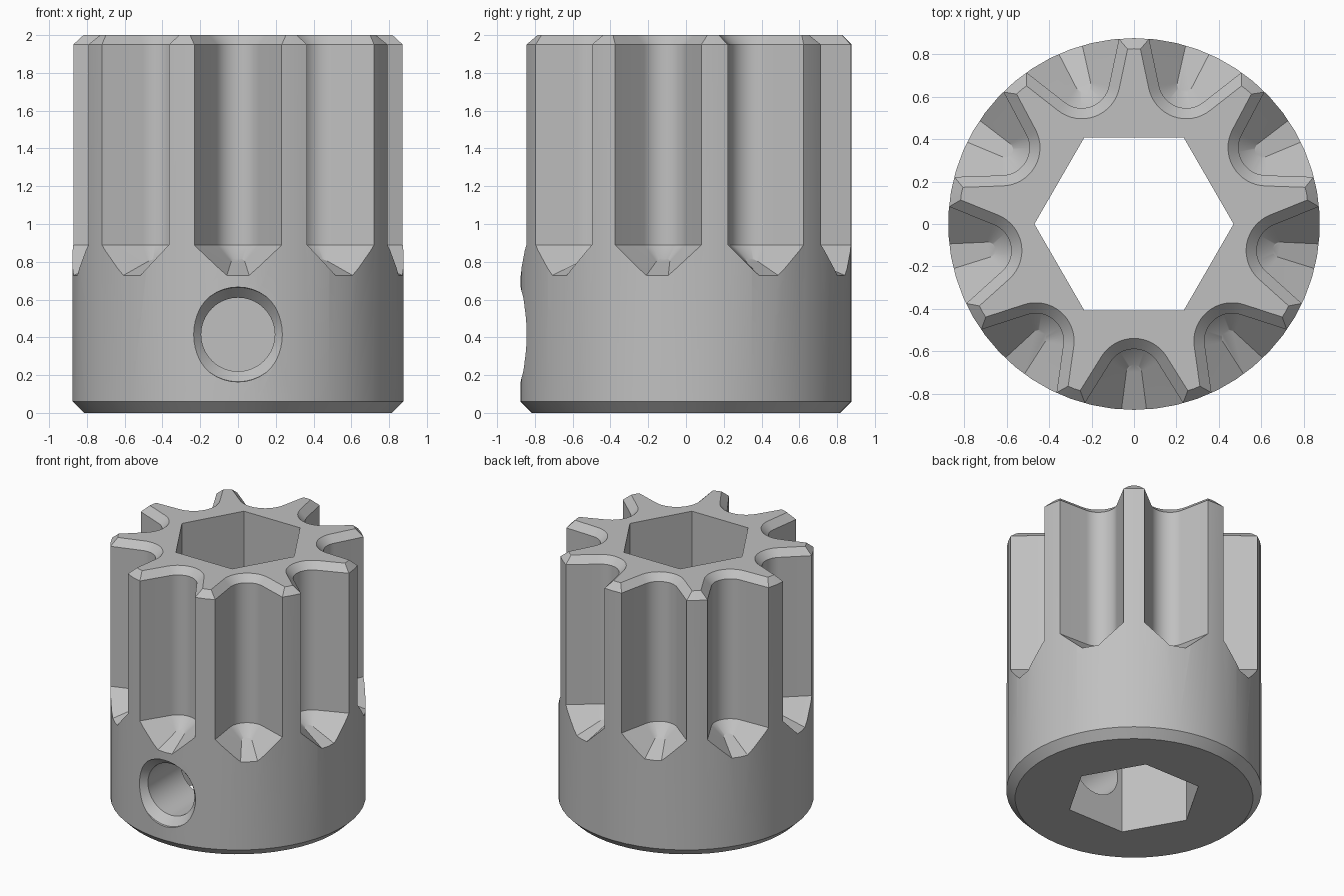
import bpy, bmesh
from math import sin, cos, tan, radians, pi
from mathutils import Vector, Matrix

old = bpy.data.objects.get("Cube")
if old:
    bpy.data.objects.remove(old, do_unlink=True)

RADIUS = 0.877
TEETH = 9
FLARE = radians(32)       # half angle between groove flanks
APEX = 0.474              # where the flank lines would meet
ROOT = 0.59               # radius of the groove bottom
FILLET = (ROOT - APEX) * sin(FLARE) / (1 - sin(FLARE))

steel = bpy.data.materials.new("plain grey metal")
steel.use_nodes = True
grey = (0.53, 0.53, 0.53, 1)
steel.diffuse_color = grey
steel.node_tree.nodes["Principled BSDF"].inputs["Base Color"].default_value = grey


def make_object(name, bm):
    bmesh.ops.recalc_face_normals(bm, faces=bm.faces)
    mesh = bpy.data.meshes.new(name)
    bm.to_mesh(mesh)
    bm.free()
    mesh.materials.append(steel)
    obj = bpy.data.objects.new(name, mesh)
    bpy.context.collection.objects.link(obj)
    return obj


def loft(rings):
    """Closed solid through rings with equal point counts."""
    bm = bmesh.new()
    loops = [[bm.verts.new(p) for p in ring] for ring in rings]
    n = len(loops[0])
    for a, b in zip(loops, loops[1:]):
        for i in range(n):
            j = (i + 1) % n
            bm.faces.new((a[i], a[j], b[j], b[i]))
    bm.faces.new(loops[0][::-1])
    bm.faces.new(loops[-1])
    return bm


def turned(levels, sides, start=0.0):
    """Solid of revolution about z from (radius, height) pairs."""
    angles = [start + 2 * pi * i / sides for i in range(sides)]
    return loft([[(r * cos(a), r * sin(a), z) for a in angles] for r, z in levels])


def groove_ring(z, inset):
    """U-shaped groove outline, opening along +x."""
    r = max(FILLET - inset, 0.003)
    apex = APEX + inset / sin(FLARE)
    centre = apex + r / sin(FLARE)
    v = (1.0 - apex) * tan(FLARE)
    sweep = pi / 2 - FLARE
    arc = [sweep * (1 - i / 8) for i in range(17)]
    pts = [(centre - r * cos(t), r * sin(t), z) for t in arc]
    return [(1.0, v, z)] + pts + [(1.0, -v, z)]


def cut(body, cutter):
    cutter.hide_render = True
    mod = body.modifiers.new("cut", 'BOOLEAN')
    mod.operation = 'DIFFERENCE'
    mod.solver = 'EXACT'
    mod.object = cutter
    bpy.context.view_layer.objects.active = body
    bpy.ops.object.modifier_apply(modifier=mod.name)
    bpy.data.objects.remove(cutter, do_unlink=True)


# Chamfered round blank
body = make_object("pinion_gear", turned(
    [(RADIUS - 0.06, 0), (RADIUS, 0.06), (RADIUS, 1.95), (RADIUS - 0.05, 2)], 54, -pi / 2))

# Tooth grooves with chamfered tops, sloping run-outs and tilted floors
for k in range(TEETH):
    kink = FILLET - 0.003
    bm = loft([groove_ring(z, d) for z, d in (
        (0.67, 0.22), (0.89 - kink, kink), (0.89, 0), (1.95, 0), (2.02, -0.07))])
    geom = bm.verts[:] + bm.edges[:] + bm.faces[:]
    res = bmesh.ops.bisect_plane(bm, geom=geom, plane_co=Vector((0.655, 0, 0.82)),
                                 plane_no=Vector((0.42, 0, 1)), clear_inner=True)
    rim = [e for e in res["geom_cut"] if isinstance(e, bmesh.types.BMEdge)]
    bmesh.ops.holes_fill(bm, edges=rim)
    turn = Matrix.Rotation(-pi / 2 + 2 * pi * k / TEETH, 4, 'Z')
    bmesh.ops.transform(bm, matrix=turn, verts=bm.verts)
    cut(body, make_object("groove_cutter", bm))

# Hexagonal through bore
cut(body, make_object("bore_cutter", turned([(0.47, -0.1), (0.47, 2.1)], 6)))

# Countersunk set screw hole in the front of the collar
hole = turned([(0.195, 0.2), (0.195, 0.80), (0.25, 0.86), (0.26, 1.0)], 40)
bmesh.ops.transform(hole, verts=hole.verts,
                    matrix=Matrix.Translation((0, 0, 0.415)) @ Matrix.Rotation(pi / 2, 4, 'X'))
cut(body, make_object("screw_hole_cutter", hole))

# Smooth curved walls, keep machined edges crisp
bpy.ops.object.select_all(action='DESELECT')
body.select_set(True)
bpy.context.view_layer.objects.active = body
bpy.ops.object.shade_smooth_by_angle(angle=radians(25))
